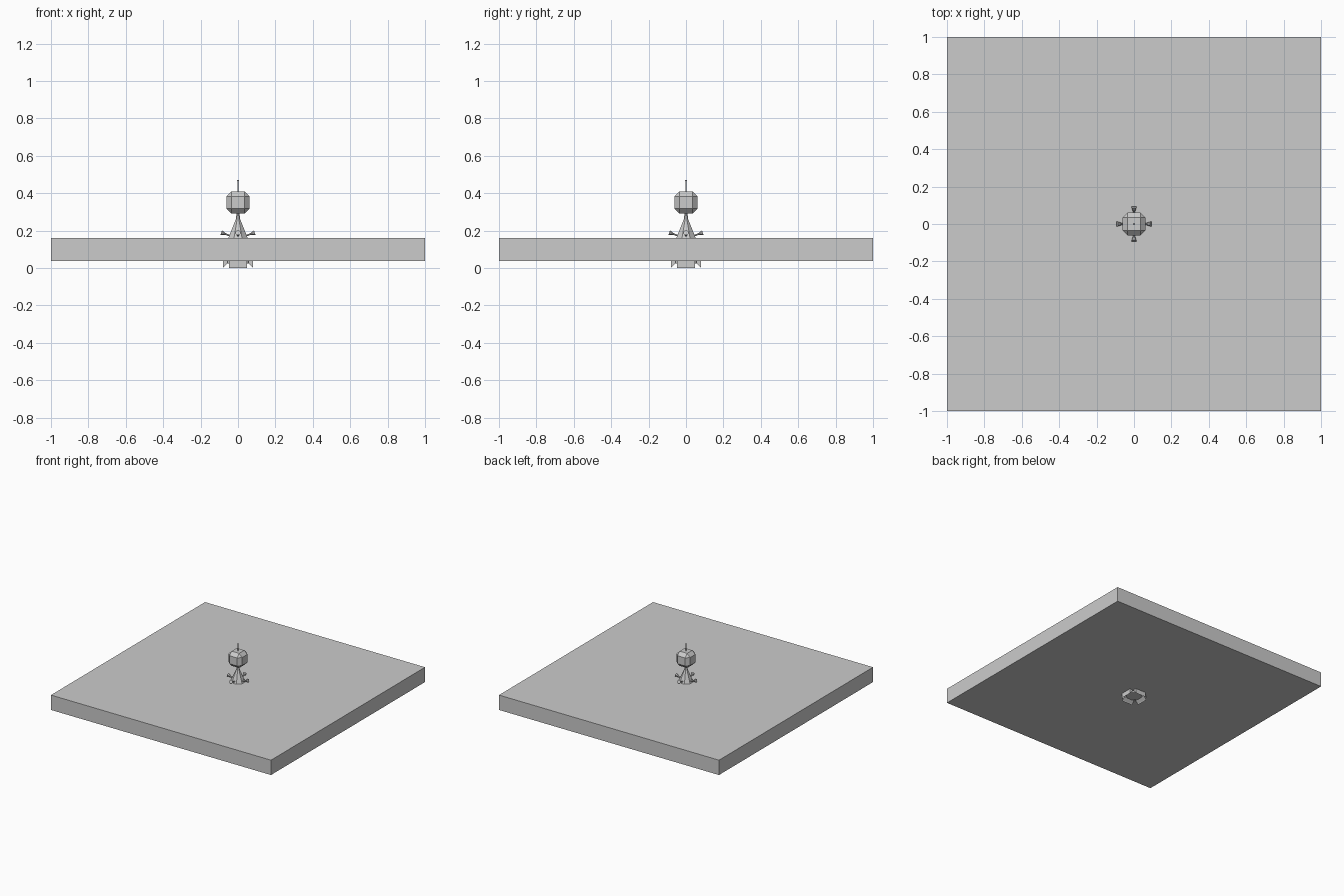
import bpy, bmesh, math
from mathutils import Matrix, Vector

if "Cube" in bpy.data.objects:
    bpy.data.objects.remove(bpy.data.objects["Cube"])


def finish(name, bm):
    bmesh.ops.recalc_face_normals(bm, faces=bm.faces)
    me = bpy.data.meshes.new(name)
    bm.to_mesh(me)
    bm.free()
    ob = bpy.data.objects.new(name, me)
    bpy.context.collection.objects.link(ob)
    return ob


def box(name, size, loc, bevel=0):
    bm = bmesh.new()
    bmesh.ops.create_cube(bm, size=1, matrix=Matrix.Translation(loc) @ Matrix.Diagonal((*size, 1)))
    if bevel:
        bmesh.ops.bevel(bm, geom=bm.edges[:], offset=bevel, segments=1, affect='EDGES')
    return finish(name, bm)


def cone(name, a, b, r1, r2, n=8):
    # Tapered prism running from point a to point b
    a, b = Vector(a), Vector(b)
    d = b - a
    rot = d.to_track_quat('Z', 'Y').to_matrix().to_4x4()
    bm = bmesh.new()
    bmesh.ops.create_cone(bm, cap_ends=True, segments=n, radius1=r1, radius2=r2, depth=d.length,
                          matrix=Matrix.Translation((a + b) / 2) @ rot @ Matrix.Rotation(math.pi / n, 4, 'Z'))
    return finish(name, bm)


def extrude_profile(name, profile, half_width):
    # Profile in x-z, extruded along y
    bm = bmesh.new()
    f = bm.faces.new([bm.verts.new((x, -half_width, z)) for x, z in profile])
    new = bmesh.ops.extrude_face_region(bm, geom=[f])['geom']
    bmesh.ops.translate(bm, vec=(0, 2 * half_width, 0), verts=[v for v in new if isinstance(v, bmesh.types.BMVert)])
    return finish(name, bm)


# Wide flat slab
box("slab", (2, 2, 0.122), (0, 0, 0.099))

# Central body and tapering neck
cone("body", (0, 0, 0.025), (0, 0, 0.16), 0.06, 0.058)
cone("neck", (0, 0, 0.16), (0, 0, 0.26), 0.056, 0.013)
cone("neck_top", (0, 0, 0.26), (0, 0, 0.295), 0.013, 0.008)

# Chamfered head with a mast
box("head", (0.122, 0.122, 0.12), (0, 0, 0.35), bevel=0.027)
cone("mast", (0, 0, 0.40), (0, 0, 0.465), 0.0025, 0.0025, 6)
box("mast_tip", (0.009, 0.009, 0.009), (0, 0, 0.4665), bevel=0.0025)

# Four nozzles on arms, and four foot panels under the slab
for i in range(4):
    turn = Matrix.Rotation(i * math.pi / 2, 4, 'Z')
    parts = [
        cone("nozzle_arm", (0.035, 0, 0.17), (0.066, 0, 0.181), 0.006, 0.005, 6),
        cone("nozzle", (0.064, 0, 0.18), (0.09, 0, 0.189), 0.004, 0.015, 8),
        extrude_profile("foot_panel", [(0.055, 0.05), (0.08, 0.05), (0.08, 0.0), (0.074, 0.008), (0.055, 0.027)], 0.048),
    ]
    for ob in parts:
        ob.data.transform(turn)
